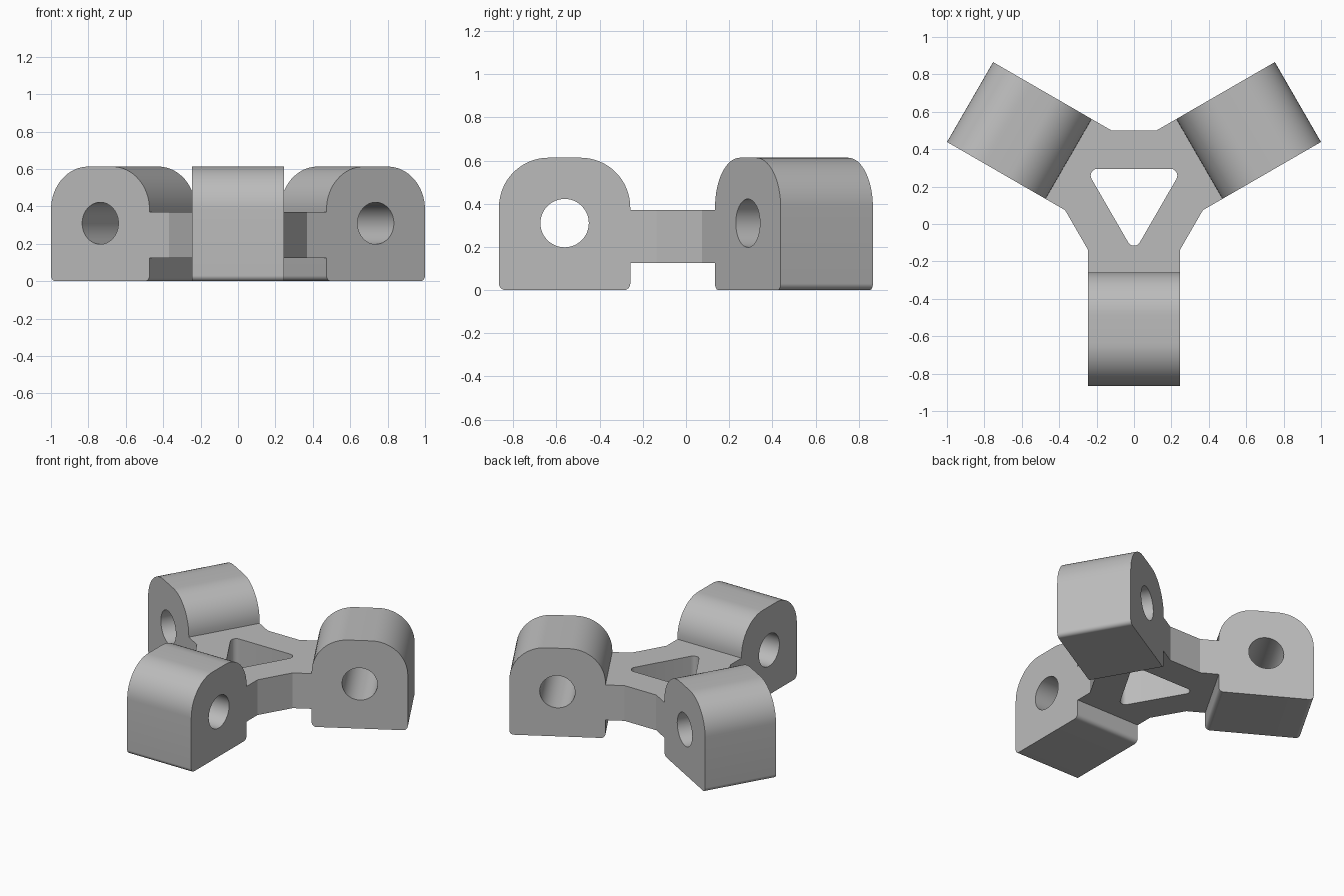
import bpy, bmesh
from math import pi, radians, sin, cos, tan
from mathutils import Matrix, Vector

cube = bpy.data.objects.get("Cube")
if cube:
    bpy.data.objects.remove(cube)

CENTRE_Y = 0.146          # hub axis
HALF_W = 0.2465           # half the arm width
INNER, OUTER = 0.404, 1.012   # lug reach from the hub axis
HEIGHT = 0.613
PLATE_LOW, PLATE_HIGH = 0.125, 0.37

grey = bpy.data.materials.new("light_grey")
grey.use_nodes = True
grey.diffuse_color = (0.5, 0.5, 0.5, 1)
grey.node_tree.nodes["Principled BSDF"].inputs["Base Color"].default_value = (0.5, 0.5, 0.5, 1)


def fillet(corners, steps=16):
    """Round each (x, y, radius) corner of a closed outline."""
    out = []
    for i, (x, y, r) in enumerate(corners):
        p = Vector((x, y))
        if r == 0:
            out.append(p)
            continue
        a = (Vector(corners[i - 1][:2]) - p).normalized()
        b = (Vector(corners[(i + 1) % len(corners)][:2]) - p).normalized()
        half = a.angle(b) / 2
        c = p + (a + b).normalized() * r / sin(half)
        start = p + a * r / tan(half) - c
        end = p + b * r / tan(half) - c
        sweep = start.angle_signed(end)
        for k in range(steps + 1):
            t = -sweep * k / steps
            out.append(c + Matrix.Rotation(t, 2) @ start)
    return out


def prism(name, loops, half_depth, matrix):
    """Extrude an outline with holes both ways along its normal."""
    curve = bpy.data.curves.new(name + "_outline", "CURVE")
    curve.dimensions = "2D"
    curve.fill_mode = "BOTH"
    curve.extrude = half_depth
    for loop in loops:
        spline = curve.splines.new("POLY")
        spline.points.add(len(loop) - 1)
        for point, p in zip(spline.points, loop):
            point.co = (p[0], p[1], 0, 1)
        spline.use_cyclic_u = True
    temp = bpy.data.objects.new(name + "_outline", curve)
    bpy.context.collection.objects.link(temp)
    graph = bpy.context.evaluated_depsgraph_get()
    mesh = bpy.data.meshes.new_from_object(temp.evaluated_get(graph))
    bpy.data.objects.remove(temp)
    bpy.data.curves.remove(curve)

    bm = bmesh.new()
    bm.from_mesh(mesh)
    bmesh.ops.remove_doubles(bm, verts=bm.verts, dist=0.0001)
    bmesh.ops.dissolve_limit(bm, angle_limit=radians(0.5), verts=bm.verts, edges=bm.edges)
    bmesh.ops.transform(bm, matrix=matrix, verts=bm.verts)
    bmesh.ops.recalc_face_normals(bm, faces=bm.faces)
    bm.to_mesh(mesh)
    bm.free()
    mesh.name = name
    mesh.materials.clear()
    mesh.materials.append(grey)
    obj = bpy.data.objects.new(name, mesh)
    bpy.context.collection.objects.link(obj)
    bpy.ops.object.select_all(action="DESELECT")
    obj.select_set(True)
    bpy.context.view_layer.objects.active = obj
    bpy.ops.object.shade_smooth_by_angle(angle=radians(25))
    return obj


hub_axis = Matrix.Translation((0, CENTRE_Y, 0))
arms = {"front": -pi / 2, "back_left": pi / 6, "back_right": 5 * pi / 6}

# Hub plate: three necks joined by chamfered webs, with a triangular window
outline, window = [], []
for angle in arms.values():
    turn = Matrix.Rotation(angle, 2)
    for r, side in ((0.283, -1), (INNER, -1), (INNER, 1), (0.283, 1)):
        outline.append(turn @ Vector((r, side * HALF_W)))
    window.append((*(turn @ Vector((0.298, 0))), 0.036))
mid = (PLATE_LOW + PLATE_HIGH) / 2
prism("hub_plate", [outline, fillet(window, 8)], (PLATE_HIGH - PLATE_LOW) / 2,
      hub_axis @ Matrix.Translation((0, 0, mid)))

# Lugs: arched blocks with a cross bore, one on each arm
profile = fillet([(INNER, 0, 0.03), (OUTER, 0, 0.03),
                  (OUTER, HEIGHT, 0.23), (INNER, HEIGHT, 0.23)])
bore_x = (INNER + OUTER) / 2
bore = [(bore_x + 0.112 * cos(2 * pi * k / 48), 0.31 + 0.112 * sin(2 * pi * k / 48))
        for k in range(48)]
for side, angle in arms.items():
    prism(side + "_lug", [profile, bore], HALF_W,
          hub_axis @ Matrix.Rotation(angle, 4, "Z") @ Matrix.Rotation(pi / 2, 4, "X"))
